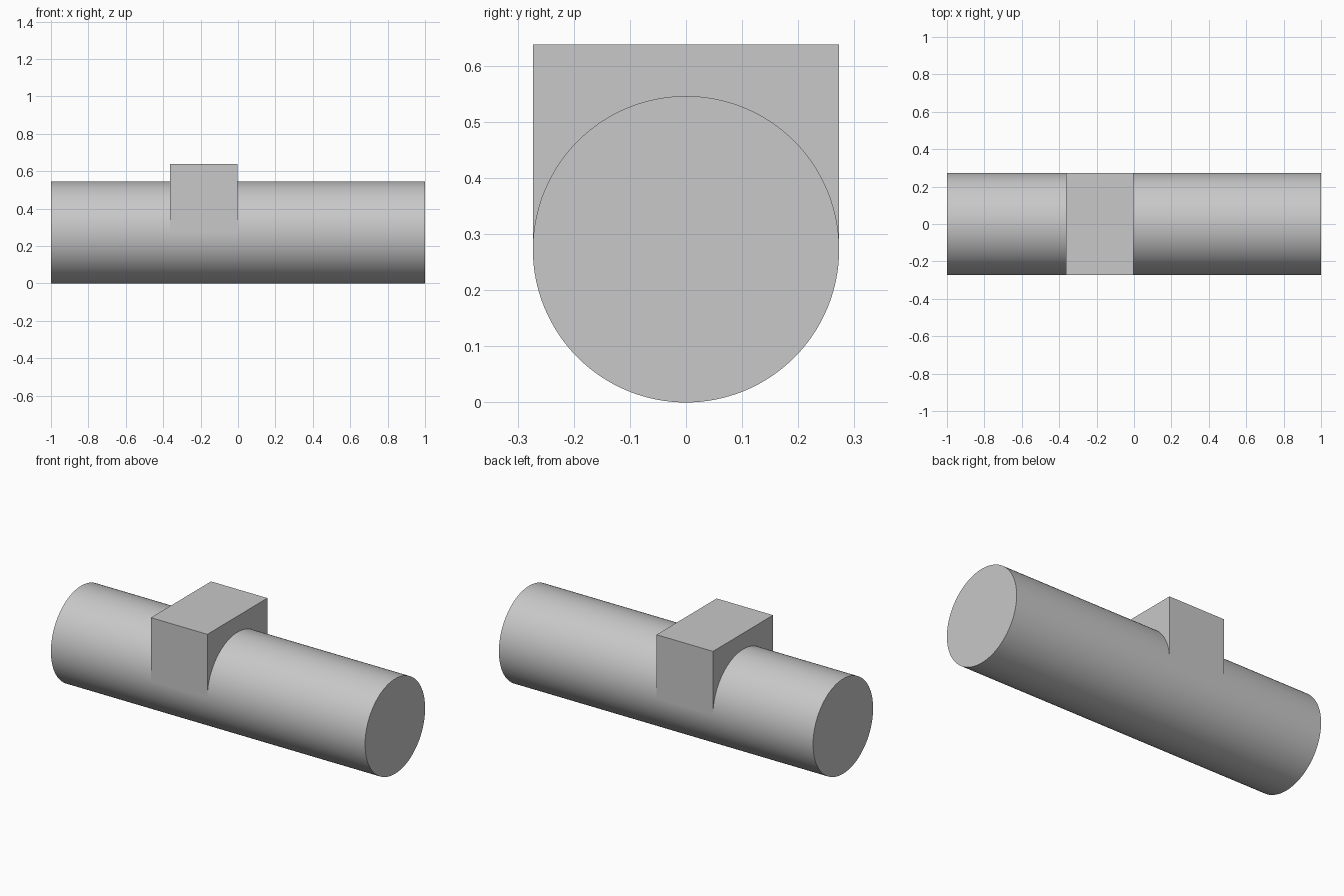
import bpy
import math

cube = bpy.data.objects.get("Cube")
if cube:
    bpy.data.objects.remove(cube, do_unlink=True)

LENGTH = 2.0
RADIUS = 0.273
BLOCK_X = (-0.363, -0.004)
BLOCK_TOP = 0.638

# Plain grey finish
grey = bpy.data.materials.new("light grey")
grey.use_nodes = True
colour = (0.58, 0.58, 0.58, 1)
grey.diffuse_color = colour
grey.node_tree.nodes["Principled BSDF"].inputs["Base Color"].default_value = colour


def finish(name):
    obj = bpy.context.object
    obj.name = name
    obj.data.name = name
    obj.data.materials.append(grey)
    bpy.ops.object.transform_apply(location=True, rotation=True, scale=True)
    return obj


# Round bar lying along x
bpy.ops.mesh.primitive_cylinder_add(
    vertices=128, radius=RADIUS, depth=LENGTH,
    location=(0, 0, RADIUS), rotation=(0, math.pi / 2, 0))
finish("round_bar")
bpy.ops.object.shade_smooth_by_angle(angle=math.radians(30))

# Saddle block, as wide as the bar, its sides tangent to it at axis height
x0, x1 = BLOCK_X
bpy.ops.mesh.primitive_cube_add(
    size=1, location=((x0 + x1) / 2, 0, (RADIUS + BLOCK_TOP) / 2))
bpy.context.object.scale = (x1 - x0, 2 * RADIUS, BLOCK_TOP - RADIUS)
finish("saddle_block")
